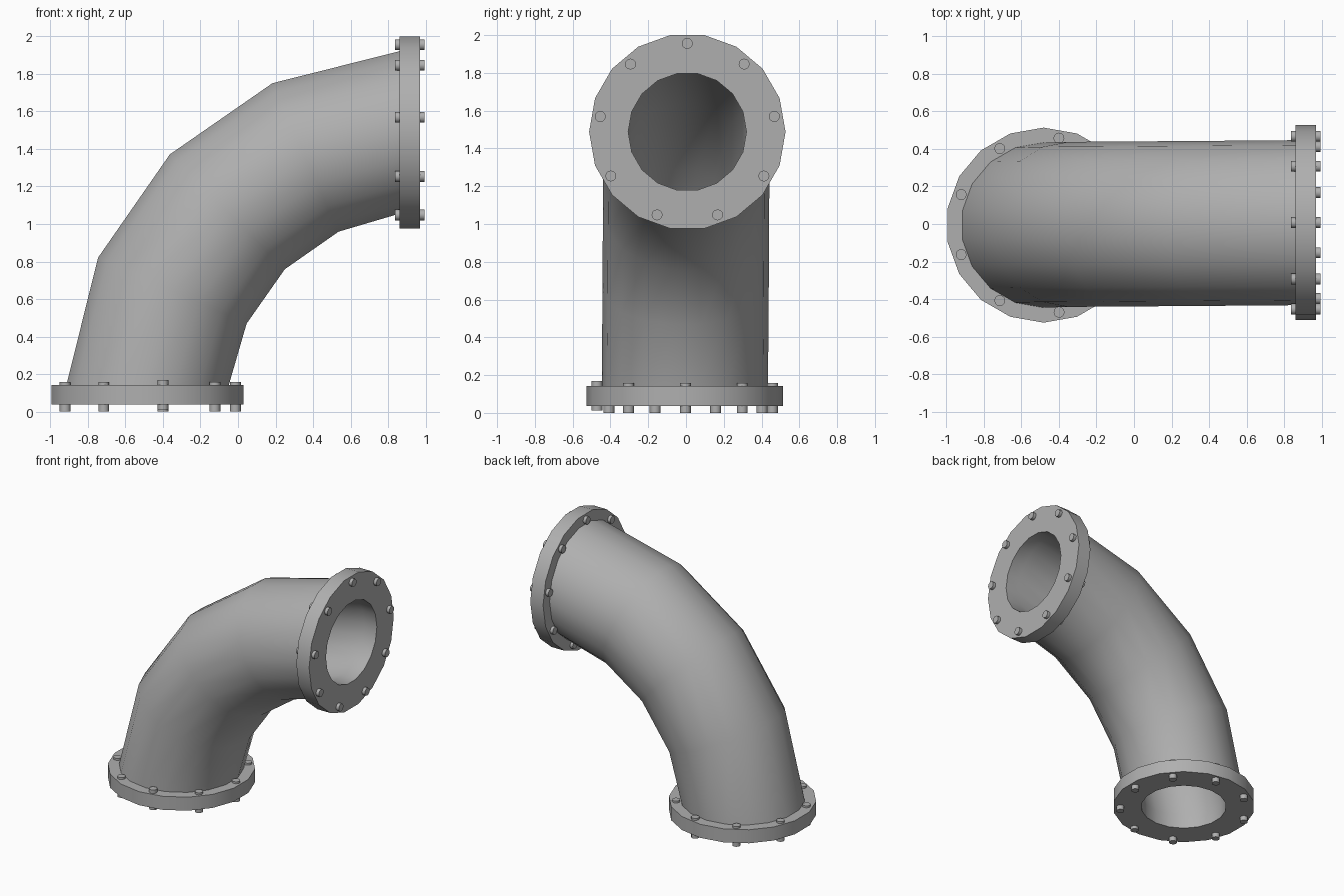
import bpy, bmesh
from math import sin, cos, radians, pi
from mathutils import Vector

if "Cube" in bpy.data.objects:
    bpy.data.objects.remove(bpy.data.objects["Cube"])

SIDES = 18
R_FLANGE, R_PIPE, R_BORE = 0.52, 0.44, 0.313

# Dark grey metal
metal = bpy.data.materials.new("dark_metal")
metal.diffuse_color = (0.43, 0.43, 0.43, 1)
metal.use_nodes = True
metal.node_tree.nodes["Principled BSDF"].inputs["Base Color"].default_value = metal.diffuse_color


def finish(bm, name):
    bmesh.ops.recalc_face_normals(bm, faces=bm.faces)
    me = bpy.data.meshes.new(name)
    bm.to_mesh(me)
    bm.free()
    me.materials.append(metal)
    ob = bpy.data.objects.new(name, me)
    bpy.context.collection.objects.link(ob)
    bpy.context.view_layer.objects.active = ob
    ob.select_set(True)
    bpy.ops.object.shade_smooth_by_angle(angle=radians(32))
    ob.select_set(False)


def frame_point(c, tilt, r, th):
    # point on a circle whose axis is tilted from +z towards +x
    u = Vector((cos(tilt), 0, -sin(tilt)))
    return Vector(c) + r * (cos(th) * u + sin(th) * Vector((0, 1, 0)))


# Flange face centres and the centre line of the bend: centre, tilt
low_out, low_in = ((-0.482, -0.006, 0.037), 0), ((-0.482, -0.006, 0.142), 0)
top_in, top_out = ((0.86, 0.007, 1.488), 90), ((0.97, 0.007, 1.488), 90)
bend = [((-0.35, -0.002, 0.645), 24),
        ((-0.057, 0.0, 1.065), 45),
        ((0.36, 0.003, 1.355), 66)]

# Elbow body with both flanges and bore, one closed sweep
stations = [(low_out, R_FLANGE), (low_in, R_FLANGE), (low_in, R_PIPE)]
stations += [(b, R_PIPE) for b in bend]
stations += [(top_in, R_PIPE), (top_in, R_FLANGE), (top_out, R_FLANGE),
             (top_out, R_BORE), (top_in, R_BORE)]
stations += [(b, R_BORE) for b in reversed(bend)]
stations += [(low_in, R_BORE), (low_out, R_BORE)]

bm = bmesh.new()
rings = [[bm.verts.new(frame_point(c, radians(a), r, (k + 0.5) * 2 * pi / SIDES))
          for k in range(SIDES)] for (c, a), r in stations]
for i, ring in enumerate(rings):
    nxt = rings[(i + 1) % len(rings)]
    for k in range(SIDES):
        j = (k + 1) % SIDES
        bm.faces.new((ring[k], ring[j], nxt[j], nxt[k]))
finish(bm, "elbow_pipe")


# Bolts through each flange
def bolts(name, start, length, tilt, phase, loose=None):
    t = Vector((sin(tilt), 0, cos(tilt)))
    for n in range(9):
        bm = bmesh.new()
        r, lift = (0.475, 0.012) if n == loose else (0.468, 0)
        c = frame_point(start, tilt, r, phase + n * 2 * pi / 9) + t * lift
        ends = [[bm.verts.new(frame_point(c + t * d, tilt, 0.029, k * pi / 6))
                 for k in range(12)] for d in (0, length)]
        for e in ends:
            bm.faces.new(e)
        for k in range(12):
            j = (k + 1) % 12
            bm.faces.new((ends[0][k], ends[0][j], ends[1][j], ends[1][k]))
        finish(bm, f"{name}_{n + 1}")


bolts("lower_bolt", (-0.482, -0.003, 0.0), 0.157, 0, 0, loose=7)
bolts("upper_bolt", (0.837, 0.007, 1.488), 0.157, pi / 2, pi)
